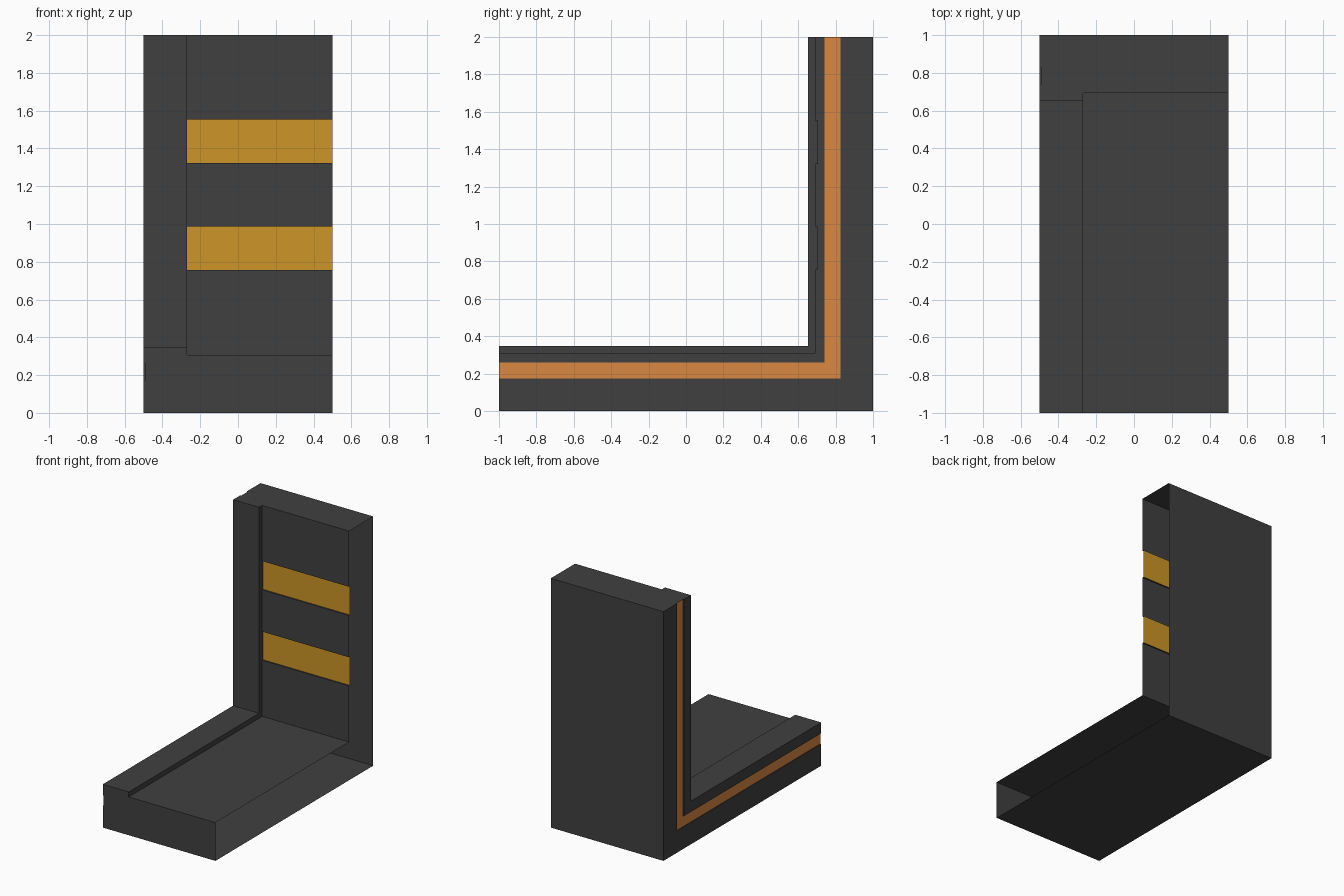
import bpy
import bmesh

if "Cube" in bpy.data.objects:
    bpy.data.objects.remove(bpy.data.objects["Cube"])


def material(name, rgb):
    m = bpy.data.materials.new(name)
    m.diffuse_color = (*rgb, 1.0)
    m.use_nodes = True
    m.node_tree.nodes["Principled BSDF"].inputs["Base Color"].default_value = m.diffuse_color
    return m


GREY = material("dark grey", (0.051, 0.051, 0.051))
GOLD = material("gold", (0.61, 0.3, 0.02))
COPPER = material("copper orange", (0.7, 0.25, 0.055))


def finish(bm, name, mats):
    mesh = bpy.data.meshes.new(name)
    bm.to_mesh(mesh)
    bm.free()
    for m in mats:
        mesh.materials.append(m)
    obj = bpy.data.objects.new(name, mesh)
    bpy.context.collection.objects.link(obj)
    return obj


LEFT, STEP, RIGHT = -0.5, -0.27, 0.5
RAIL, PANEL = 0.347, 0.307          # thickness of raised rail and of panel
GROOVE = LEFT + 0.008               # bottom of the copper groove
GROOVE_LO, GROOVE_HI = 0.174, 0.26
RECESS = 0.012                      # depth of the gold bands

# L-shaped shell: one cross-section (x, thickness) swept with a mitred corner.
# The right-hand end is left open.
section = [(RIGHT, 0), (LEFT, 0), (LEFT, GROOVE_LO), (GROOVE, GROOVE_LO),
           (GROOVE, GROOVE_HI), (LEFT, GROOVE_HI), (LEFT, RAIL), (STEP, RAIL),
           (STEP, PANEL), (RIGHT, PANEL)]
bm = bmesh.new()
front = [bm.verts.new((x, -1, d)) for x, d in section]
corner = [bm.verts.new((x, 1 - d, d)) for x, d in section]
top = [bm.verts.new((x, 1 - d, 2)) for x, d in section]
last = len(section) - 2
for i in range(last + 1):
    for a, b in ((front, corner), (corner, top)):
        if i == last and a is corner:
            continue                # upright panel is built below
        f = bm.faces.new((a[i], a[i + 1], b[i + 1], b[i]))
        f.material_index = 1 if i == 3 else 0   # groove floor is copper
bm.faces.new(front)
bm.faces.new(top)
bmesh.ops.recalc_face_normals(bm, faces=bm.faces)
finish(bm, "corner_shell", [GREY, COPPER])

# Upright panel with two recessed gold bands
y0, y1 = 1 - PANEL, 1 - PANEL + RECESS
bands = [(0.757, 0.987), (1.322, 1.553)]
profile = [(y0, PANEL)]
for lo, hi in bands:
    profile += [(y0, lo), (y1, lo), (y1, hi), (y0, hi)]
profile.append((y0, 2))
bm = bmesh.new()
inner = [bm.verts.new((STEP, y, z)) for y, z in profile]
outer = [bm.verts.new((RIGHT, y, z)) for y, z in profile]
for i in range(len(profile) - 1):
    f = bm.faces.new((inner[i], outer[i], outer[i + 1], inner[i + 1]))
    f.material_index = int(profile[i][0] == y1 and profile[i + 1][0] == y1)
# closed left ends of the recesses
for k in range(len(bands)):
    bm.faces.new(inner[1 + 4 * k:5 + 4 * k])
finish(bm, "wall_panel", [GREY, GOLD])
